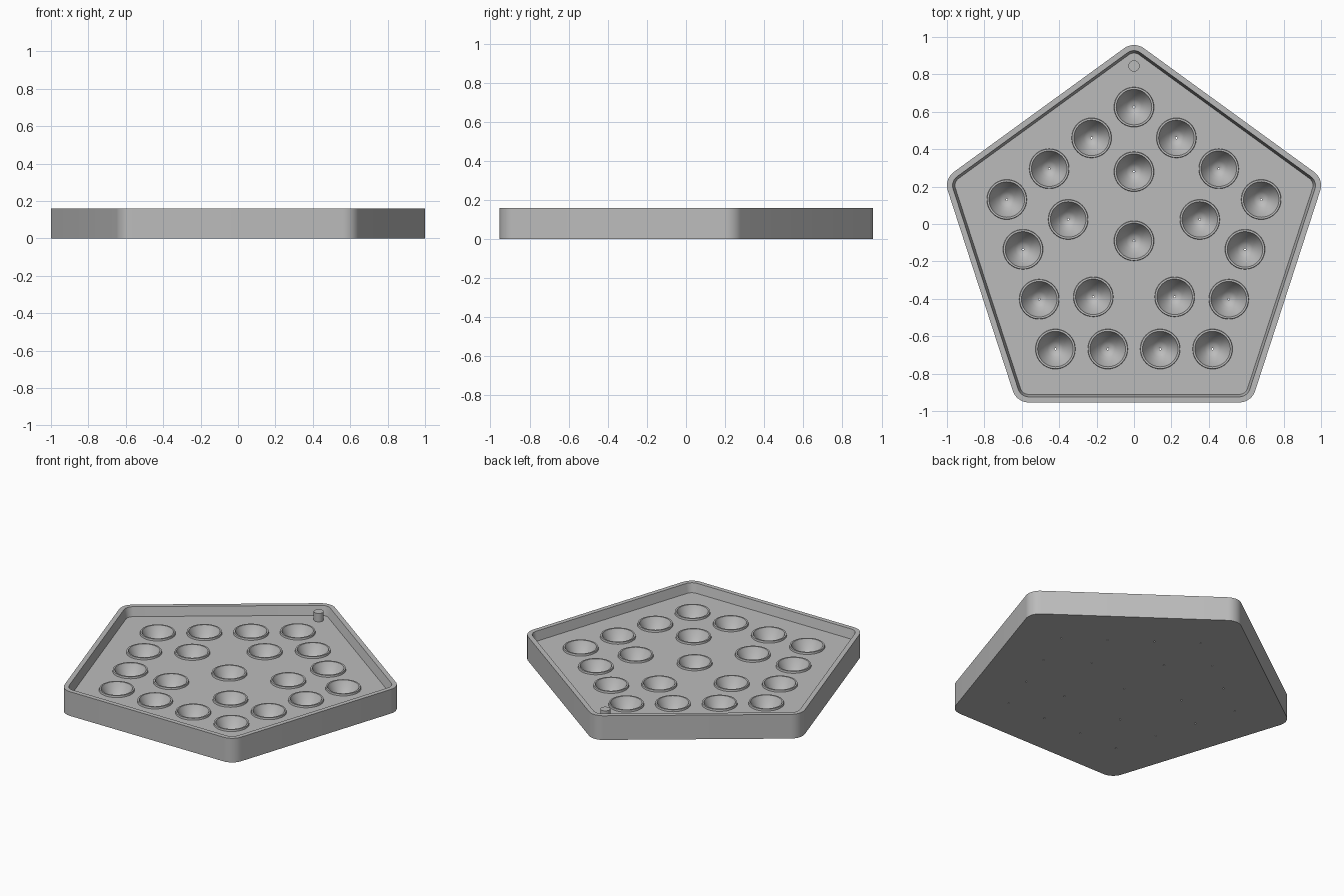
import bpy, bmesh
from math import sin, cos, pi, radians

default = bpy.data.objects.get("Cube")
if default:
    bpy.data.objects.remove(default, do_unlink=True)

CY = -0.09            # centre of the pentagon in y
R, ROUND = 1.068, 0.09
TOP, FLOOR = 0.16, 0.10

grey = bpy.data.materials.new("plain grey")
grey.use_nodes = True
colour = (0.5, 0.5, 0.5, 1)
grey.diffuse_color = colour
grey.node_tree.nodes["Principled BSDF"].inputs["Base Color"].default_value = colour


def corner(k, radius):
    a = radians(90 + 72 * k)
    return radius * cos(a), CY + radius * sin(a)


def pentagon(bm, inset, z, steps=10):
    """Rounded pentagon ring, moved inwards by inset."""
    verts = []
    for k in range(5):
        cx, cy = corner(k, R - ROUND / cos(pi / 5))
        for i in range(steps + 1):
            a = radians(54 + 72 * k + 72 * i / steps)
            r = ROUND - inset
            verts.append(bm.verts.new((cx + r * cos(a), cy + r * sin(a), z)))
    return verts


def circle(bm, centre, r, z, n=40):
    return [bm.verts.new((centre[0] + r * cos(2 * pi * i / n),
                          centre[1] + r * sin(2 * pi * i / n), z)) for i in range(n)]


def skin(bm, rings):
    """Join consecutive rings with quads."""
    for a, b in zip(rings, rings[1:]):
        for i in range(len(a)):
            j = (i + 1) % len(a)
            bm.faces.new((a[i], a[j], b[j], b[i]))


def fill(bm, rings):
    """Flat sheet bounded by the first ring with the others as holes."""
    edges = [bm.edges.get((r[i - 1], r[i])) for r in rings for i in range(len(r))]
    bmesh.ops.triangle_fill(bm, edges=edges, use_beauty=True)


def finish(bm, name):
    bmesh.ops.recalc_face_normals(bm, faces=bm.faces[:])
    mesh = bpy.data.meshes.new(name)
    bm.to_mesh(mesh)
    bm.free()
    mesh.materials.append(grey)
    obj = bpy.data.objects.new(name, mesh)
    bpy.context.collection.objects.link(obj)
    bpy.ops.object.select_all(action="DESELECT")
    obj.select_set(True)
    bpy.context.view_layer.objects.active = obj
    bpy.ops.object.shade_smooth_by_angle(angle=radians(30))
    return obj


# Cup centres: four along each outer side, five on an inner pentagon, one in the middle
cups = [(0, CY)]
for k in range(5):
    cups.append(corner(k, 0.37))
    a, b = corner(k, 0.715), corner(k + 1, 0.715)
    cups += [tuple(p + (q - p) * t / 3 for p, q in zip(a, b)) for t in range(3)]

# Raised lip, funnel and pinhole, from the floor down to the underside
cup_profile = [(0.107, FLOOR), (0.105, FLOOR + 0.012), (0.095, FLOOR + 0.012),
               (0.09, FLOOR), (0.066, 0.062), (0.042, 0.032), (0.024, 0.019),
               (0.005, 0.014), (0.005, 0)]

# Tray: outer wall, rim, sloping inner wall, floor and underside
bm = bmesh.new()
walls = [pentagon(bm, inset, z) for inset, z in
         ((0, 0), (0, TOP), (0.03, TOP), (0.043, FLOOR))]
skin(bm, walls)
floor_rings, base_rings = [walls[-1]], [walls[0]]
for c in cups:
    rings = [circle(bm, c, r, z) for r, z in cup_profile]
    skin(bm, rings)
    floor_rings.append(rings[0])
    base_rings.append(rings[-1])
fill(bm, floor_rings)
fill(bm, base_rings)
finish(bm, "tray")

# Locating pin in the back corner
bm = bmesh.new()
pin = [circle(bm, (0, 0.845), 0.03, z, 32) for z in (FLOOR - 0.005, TOP - 0.004)]
skin(bm, pin)
for ring in pin:
    bm.faces.new(ring)
finish(bm, "locating_pin")
